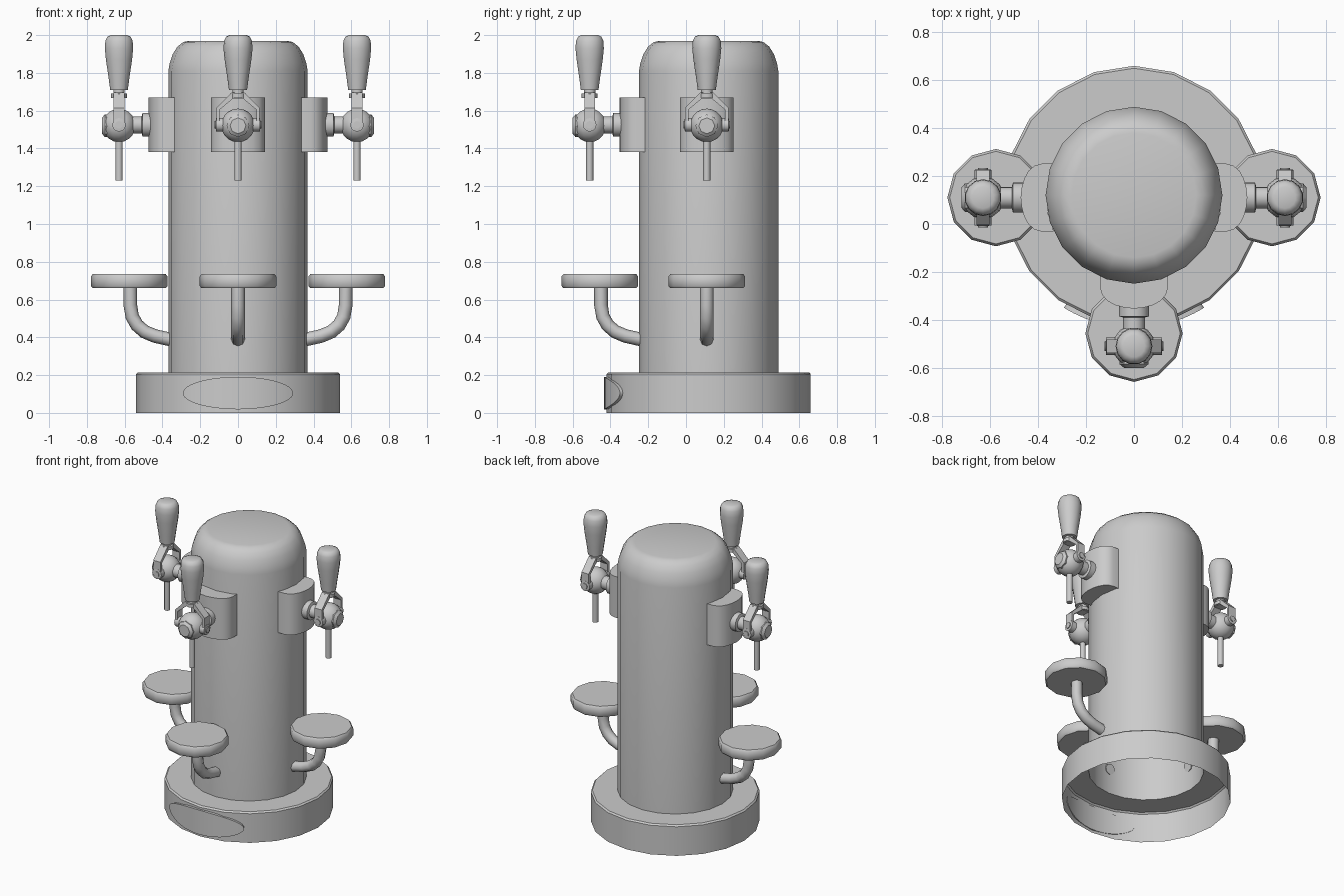
import bpy, bmesh
from math import pi, sin, cos, radians
from mathutils import Matrix, Vector

if "Cube" in bpy.data.objects:
    bpy.data.objects.remove(bpy.data.objects["Cube"])

CY = 0.12      # tower axis, y
I = Matrix.Identity(4)


def finish(name, bm, matrix=I, angle=35):
    bmesh.ops.remove_doubles(bm, verts=bm.verts, dist=1e-5)
    bmesh.ops.recalc_face_normals(bm, faces=bm.faces)
    me = bpy.data.meshes.new(name)
    bm.to_mesh(me)
    bm.free()
    me.transform(matrix)
    ob = bpy.data.objects.new(name, me)
    bpy.context.collection.objects.link(ob)
    bpy.ops.object.select_all(action='DESELECT')
    bpy.context.view_layer.objects.active = ob
    ob.select_set(True)
    bpy.ops.object.shade_smooth_by_angle(angle=radians(angle))
    return ob


def lathe(name, profile, n, matrix=I, angle=35):
    """Spin (radius, height) points round local z; radius 0 closes the end."""
    bm = bmesh.new()
    rings = [[bm.verts.new((r * cos(2 * pi * k / n), r * sin(2 * pi * k / n), z))
              for k in range(n)] if r else [bm.verts.new((0, 0, z))]
             for r, z in profile]
    for a, b in zip(rings, rings[1:]):
        for k in range(n):
            j = (k + 1) % n
            if len(a) == 1:
                bm.faces.new((a[0], b[k], b[j]))
            elif len(b) == 1:
                bm.faces.new((a[k], a[j], b[0]))
            else:
                bm.faces.new((a[k], a[j], b[j], b[k]))
    return finish(name, bm, matrix, angle)


def prism(name, pts, vec, matrix=I):
    """Extrude a closed outline along vec."""
    bm = bmesh.new()
    f = bm.faces.new([bm.verts.new(p) for p in pts])
    g = bmesh.ops.extrude_face_region(bm, geom=[f])
    bmesh.ops.translate(bm, vec=vec, verts=[v for v in g['geom'] if isinstance(v, bmesh.types.BMVert)])
    return finish(name, bm, matrix)


# Base and tower: one shell, open underneath
lathe("base_and_tower", [(0.54, 0), (0.54, 0.205), (0.53, 0.215), (0.369, 0.215),
                         (0.369, 1.81), (0.362, 1.85), (0.345, 1.9), (0.32, 1.94),
                         (0.29, 1.963), (0.26, 1.97), (0, 1.97)], 20,
      Matrix.Translation((0, CY, 0)) @ Matrix.Rotation(pi / 2, 4, 'Z'))

# Blank oval plate wrapped round the front of the base
bm = bmesh.new()
R, N = 0.553, 24
cols = []
for i in range(N + 1):
    u, h = -0.292 * cos(pi * i / N), 0.086 * sin(pi * i / N)
    y = -(R * R - u * u) ** 0.5
    cols.append([bm.verts.new((u, y, 0.105 + s * h)) for s in (-1, 1)])
for a, b in zip(cols, cols[1:]):
    bm.faces.new((a[0], b[0], b[1], a[1]))
bmesh.ops.remove_doubles(bm, verts=bm.verts, dist=1e-4)
g = bmesh.ops.extrude_face_region(bm, geom=bm.faces[:])
for v in g['geom']:
    if isinstance(v, bmesh.types.BMVert):
        v.co.x *= 0.96
        v.co.y *= 0.96
finish("oval_plate", bm, Matrix.Translation((0, CY, 0)))


def station(side, angle):
    """One tap with its mount, tray and tray arm; outwards is local -y."""
    M = Matrix.Translation((0, 0.11 if angle else CY, 0)) @ Matrix.Rotation(angle, 4, 'Z')
    name = lambda part: f"{side}_{part}"
    OUT = Matrix.Rotation(pi / 2, 4, 'X')      # local z -> -y
    ACROSS = Matrix.Rotation(pi / 2, 4, 'Y')   # local z -> x

    # D-shaped mount
    half = [(0.142, 0.335), (0.142, 0.385), (0.133, 0.415), (0.112, 0.44),
            (0.08, 0.458), (0.04, 0.469)]
    back = [(-0.07, 0.358), (0, 0.366), (0.07, 0.358)]
    d = half + [(0, 0.473)] + [(-x, r) for x, r in reversed(half)] + back
    prism(name("tap_mount"), [(x, -r, 1.38) for x, r in d], (0, 0, 0.29), M)

    # Flange and neck out to the ball
    lathe(name("tap_neck"), [(0, 0.45), (0.063, 0.45), (0.063, 0.505), (0.045, 0.51),
                             (0.045, 0.56), (0, 0.57)], 16,
          M @ Matrix.Translation((0, 0, 1.525)) @ OUT)

    # Ball valve with flat outer cap
    T = M @ Matrix.Translation((0, -0.63, 0))
    ball = [(0.089 * sin(pi * k / 10), 0.089 * cos(pi * k / 10)) for k in range(1, 10)]
    lathe(name("tap_ball"), [(0, 0.089)] + ball + [(0, -0.089)], 14,
          T @ Matrix.Translation((0, 0, 1.522)), 60)
    lathe(name("tap_cap"), [(0.06, 0.05), (0.06, 0.075), (0.042, 0.09), (0, 0.09)], 8,
          T @ Matrix.Translation((0, 0, 1.52)) @ OUT)

    # Spout
    lathe(name("tap_spout"), [(0, 1.23), (0.019, 1.23), (0.019, 1.47), (0, 1.47)], 12, T)

    # Fork straddling the ball, with pivot discs and bolts
    outer = [(0.115, 1.52), (0.115, 1.615), (0.035, 1.695)]
    inner = [(0.025, 1.665), (0.097, 1.605), (0.097, 1.52)]
    arch = ([(-x, z) for x, z in outer] + [(x, z) for x, z in reversed(outer)]
            + [(x, z) for x, z in reversed(inner)] + [(-x, z) for x, z in inner])
    prism(name("tap_fork"), [(x, -0.028, z) for x, z in arch], (0, 0.056, 0), T)
    for s, tag in ((-1, "a"), (1, "b")):
        lathe(name("fork_pivot_" + tag),
              [(0, s * 0.08), (0.036, s * 0.08), (0.036, s * 0.116), (0.02, s * 0.118),
               (0.02, s * 0.124), (0, s * 0.124)], 12,
              T @ Matrix.Translation((0, 0, 1.525)) @ ACROSS)

    # Collar and handle
    lathe(name("handle_collar"), [(0, 1.665), (0.042, 1.667), (0.042, 1.69), (0.03, 1.692),
                                  (0.03, 1.72), (0, 1.72)], 12, T)
    lathe(name("tap_handle"), [(0, 1.71), (0.048, 1.71), (0.056, 1.77), (0.071, 1.87),
                               (0.077, 1.93), (0.074, 1.97), (0.063, 1.992),
                               (0.045, 2.0), (0, 2.0)], 14, T, 50)

    # Drip tray
    lathe(name("tray"), [(0, 0.66), (0.193, 0.66), (0.203, 0.672), (0.203, 0.722),
                         (0.193, 0.735), (0, 0.735)], 12,
          M @ Matrix.Translation((0, -0.576, 0)), 50)

    # Bent tray arm
    cu = bpy.data.curves.new(name("tray_arm"), 'CURVE')
    cu.dimensions = '3D'
    cu.bevel_depth = 0.036
    cu.bevel_resolution = 2
    cu.use_fill_caps = True
    path = [(0.57, 0.67), (0.57, 0.57), (0.56, 0.51), (0.535, 0.465), (0.495, 0.43),
            (0.44, 0.407), (0.355, 0.388)]
    sp = cu.splines.new('POLY')
    sp.points.add(len(path) - 1)
    for p, (r, z) in zip(sp.points, path):
        p.co = (0, -r, z, 1)
    sp.use_smooth = True
    ob = bpy.data.objects.new(name("tray_arm"), cu)
    ob.matrix_world = M
    bpy.context.collection.objects.link(ob)


for side, angle in (("front", 0), ("right", pi / 2), ("left", -pi / 2)):
    station(side, angle)
